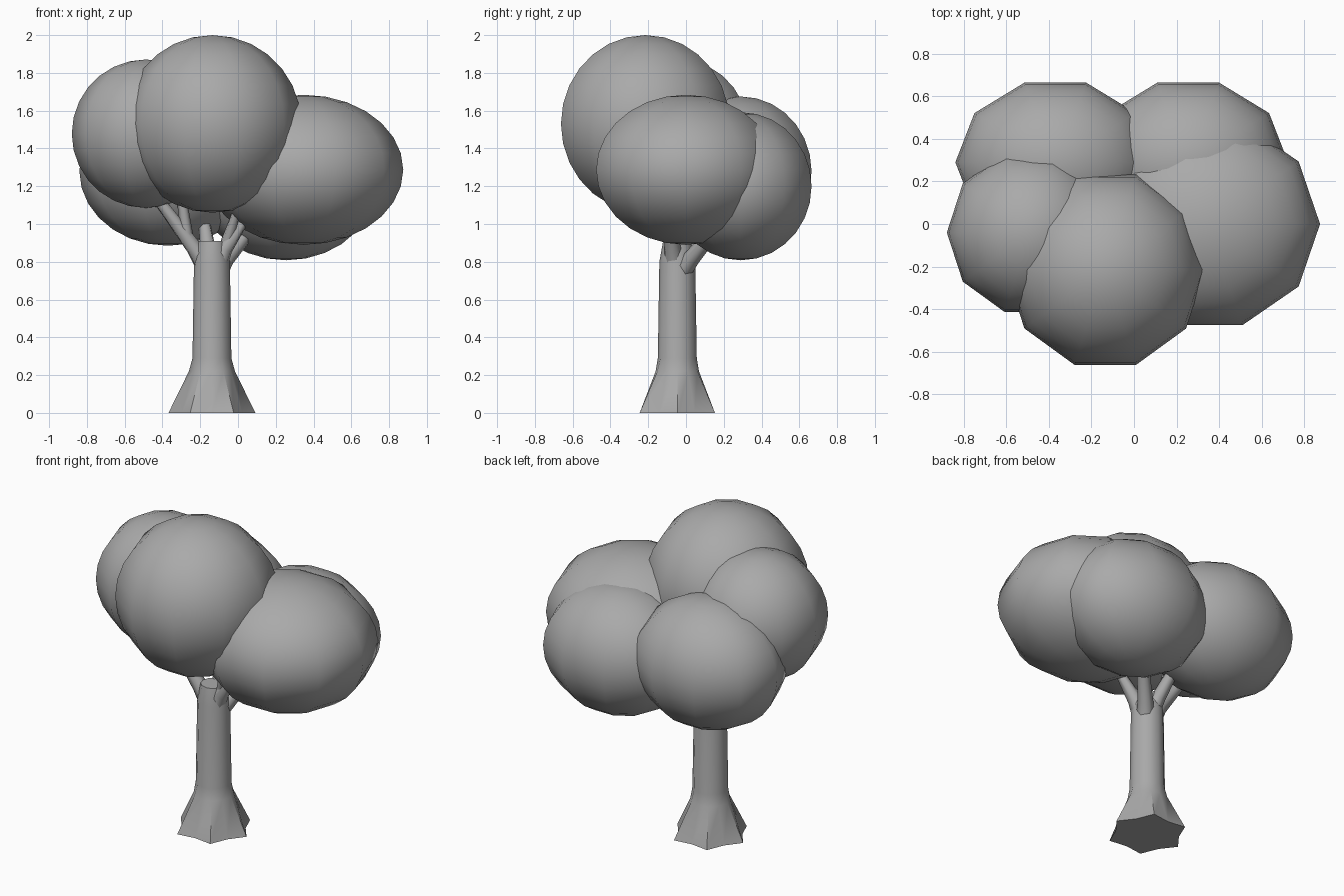
import bpy
import bmesh
from math import pi, cos, sin, radians

if "Cube" in bpy.data.objects:
    bpy.data.objects.remove(bpy.data.objects["Cube"], do_unlink=True)

COLOUR = (0.4, 0.4, 0.4, 1)
grey = bpy.data.materials.new("plain grey")
grey.use_nodes = True
grey.diffuse_color = COLOUR
grey.node_tree.nodes["Principled BSDF"].inputs["Base Color"].default_value = COLOUR


def lathe(name, profile, sides, location, lobe_depth=None, sharp=180):
    """Spin (radius, height) points around z; lobes pull in every other column."""
    bm = bmesh.new()
    rings = []
    for level, (radius, z) in enumerate(profile):
        ring = []
        for i in range(sides):
            r = radius
            if lobe_depth and i % 2:
                r *= 1 - lobe_depth[level]
            a = 2 * pi * i / sides
            ring.append(bm.verts.new((r * cos(a), r * sin(a), z)))
        rings.append(ring)
    for low, high in zip(rings, rings[1:]):
        for i in range(sides):
            j = (i + 1) % sides
            bm.faces.new((low[i], low[j], high[j], high[i]))
    bm.faces.new(rings[0][::-1])
    bm.faces.new(rings[-1])
    bmesh.ops.remove_doubles(bm, verts=bm.verts, dist=0.0001)
    bmesh.ops.recalc_face_normals(bm, faces=bm.faces)
    mesh = bpy.data.meshes.new(name)
    bm.to_mesh(mesh)
    bm.free()
    mesh.materials.append(grey)
    mesh.shade_smooth()
    mesh.set_sharp_from_angle(angle=radians(sharp))
    obj = bpy.data.objects.new(name, mesh)
    obj.location = location
    bpy.context.collection.objects.link(obj)
    return obj


def branch(name, points):
    """Tapering limb through (x, y, z, radius) points."""
    curve = bpy.data.curves.new(name, "CURVE")
    curve.dimensions = "3D"
    curve.bevel_depth = 1
    curve.bevel_resolution = 1
    curve.use_fill_caps = True
    spline = curve.splines.new("POLY")
    spline.points.add(len(points) - 1)
    for p, (x, y, z, r) in zip(spline.points, points):
        p.co = (x, y, z, 1)
        p.radius = r
    curve.materials.append(grey)
    bpy.context.collection.objects.link(bpy.data.objects.new(name, curve))


# Foliage: one ten-sided ball profile, scaled for each clump
RINGS = 14
ball = [(sin(pi * k / RINGS), -cos(pi * k / RINGS)) for k in range(1, RINGS)]
ball = [(0.00001, -1)] + ball + [(0.00001, 1)]
clumps = {
    "foliage_front": ((-0.135, -0.215, 1.53), (0.47, 0.47, 0.47)),
    "foliage_right": ((-0.487, -0.04, 1.478), (0.393, 0.393, 0.393)),
    "foliage_left": ((0.347, 0, 1.287), (0.528, 0.5, 0.397)),
    "foliage_back_right": ((-0.37, 0.29, 1.28), (0.47, 0.394, 0.395)),
    "foliage_back_left": ((0.255, 0.29, 1.2), (0.47, 0.394, 0.392)),
}
for name, (centre, size) in clumps.items():
    lathe(name, ball, 10, centre).scale = size

# Trunk with a flared, lobed foot
lathe("trunk",
      [(0.23, 0), (0.122, 0.22), (0.103, 0.29), (0.095, 0.8), (0.075, 0.91)],
      12, (-0.138, -0.046, 0), lobe_depth=[0.2, 0.06, 0, 0, 0], sharp=50)

# Limbs reaching into the foliage
branch("branch_right", [(-0.16, -0.04, 0.76, 0.06), (-0.23, -0.05, 0.87, 0.045),
                        (-0.43, -0.06, 1.14, 0.03)])
branch("twig_right", [(-0.27, -0.05, 0.93, 0.035), (-0.3, -0.07, 1.15, 0.025)])
branch("branch_left", [(-0.12, -0.06, 0.76, 0.06), (-0.07, -0.07, 0.87, 0.045),
                       (0.04, -0.09, 1.03, 0.025)])
branch("twig_left", [(-0.06, -0.07, 0.9, 0.035), (-0.01, -0.13, 1.06, 0.022)])
branch("branch_back_left", [(-0.11, -0.03, 0.74, 0.055), (-0.06, 0.03, 0.82, 0.045),
                            (0.05, 0.14, 0.95, 0.035)])
branch("branch_back_right", [(-0.14, -0.03, 0.78, 0.055), (-0.16, 0.03, 0.88, 0.042),
                             (-0.18, 0.14, 1.02, 0.032)])
